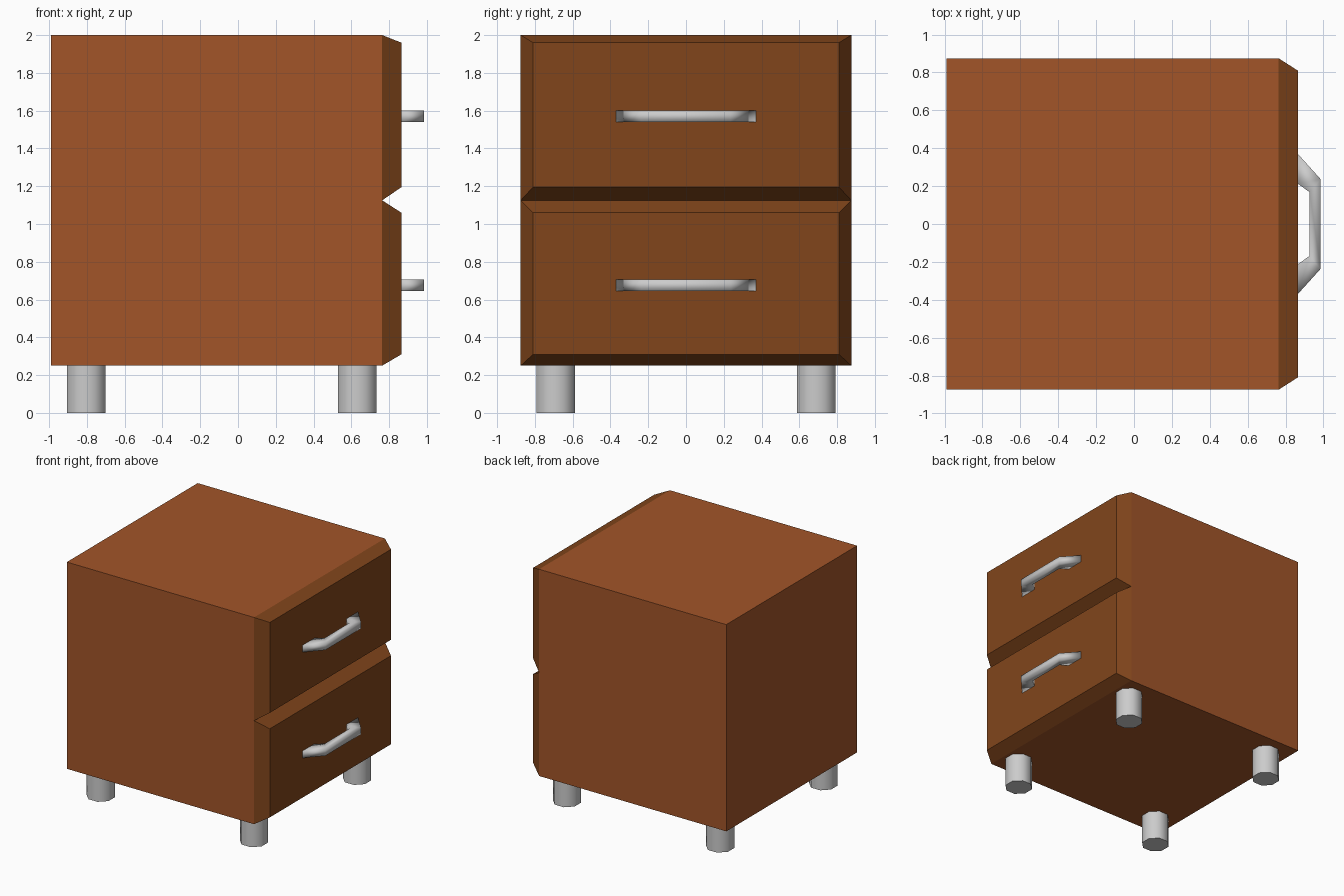
import bpy
import math

if "Cube" in bpy.data.objects:
    bpy.data.objects.remove(bpy.data.objects["Cube"])


def material(name, rgb):
    mat = bpy.data.materials.new(name)
    mat.diffuse_color = (*rgb, 1)
    mat.use_nodes = True
    mat.node_tree.nodes["Principled BSDF"].inputs["Base Color"].default_value = mat.diffuse_color
    return mat


def sweep(name, rings, mat=None, smooth=None, cap_start=True):
    """Skin a list of equal-length rings, with end caps."""
    n = len(rings[0])
    verts = [p for ring in rings for p in ring]
    faces = [(i * n + j, i * n + (j + 1) % n, (i + 1) * n + (j + 1) % n, (i + 1) * n + j)
             for i in range(len(rings) - 1) for j in range(n)]
    if cap_start:
        faces.append(tuple(reversed(range(n))))
    faces.append(tuple(range(len(verts) - n, len(verts))))
    mesh = bpy.data.meshes.new(name)
    mesh.from_pydata(verts, [], faces)
    obj = bpy.data.objects.new(name, mesh)
    bpy.context.collection.objects.link(obj)
    if mat:
        mesh.materials.append(mat)
    # Make normals face outward
    bpy.ops.object.select_all(action='DESELECT')
    bpy.context.view_layer.objects.active = obj
    obj.select_set(True)
    bpy.ops.object.mode_set(mode='EDIT')
    bpy.ops.mesh.select_all(action='SELECT')
    bpy.ops.mesh.normals_make_consistent(inside=False)
    bpy.ops.object.mode_set(mode='OBJECT')
    if smooth:
        bpy.ops.object.shade_smooth_by_angle(angle=math.radians(smooth))
    return obj


def rect(x, y, z0, z1):
    return [(x, -y, z0), (x, y, z0), (x, y, z1), (x, -y, z1)]


body_wood = material("body_wood", (0.36, 0.09, 0.022))
drawer_wood = material("drawer_wood", (0.22, 0.06, 0.011))

BACK, SEAM, FRONT = -0.99, 0.763, 0.865
HALF = 0.875

# Cabinet body
sweep("cabinet_body", [rect(BACK, HALF, 0.25, 2.0), rect(SEAM, HALF, 0.25, 2.0)], body_wood)

# Bevelled drawer fronts, each with a bar handle
for label, z0, z1, f0, f1, hz in (("lower", 0.25, 1.125, 0.31, 1.06, 0.675),
                                  ("upper", 1.125, 2.0, 1.195, 1.96, 1.57)):
    sweep(label + "_drawer_front",
          [rect(SEAM, HALF, z0, z1), rect(FRONT, 0.81, f0, f1)],
          drawer_wood, cap_start=False)

    # Handle: outer and inner points of the bent bar, mirrored in y
    half_path = [((FRONT, 0.37), (FRONT, 0.213)), ((0.985, 0.237), (0.927, 0.168))]
    path = [((ox, -oy), (ix, -iy)) for (ox, oy), (ix, iy) in half_path] + half_path[::-1]
    rings = [[(*o, hz - 0.03), (*o, hz + 0.03), (*i, hz + 0.03), (*i, hz - 0.03)]
             for o, i in path]
    sweep(label + "_handle", rings, smooth=100)

# Octagonal legs
for xname, x in (("rear", -0.803), ("front", 0.632)):
    for yname, y in (("right", -0.69), ("left", 0.69)):
        rings = [[(x + 0.111 * math.cos(math.tau * (k + 0.5) / 8),
                   y + 0.111 * math.sin(math.tau * (k + 0.5) / 8), z) for k in range(8)]
                 for z in (0, 0.25)]
        sweep(f"{xname}_{yname}_leg", rings, smooth=50)
